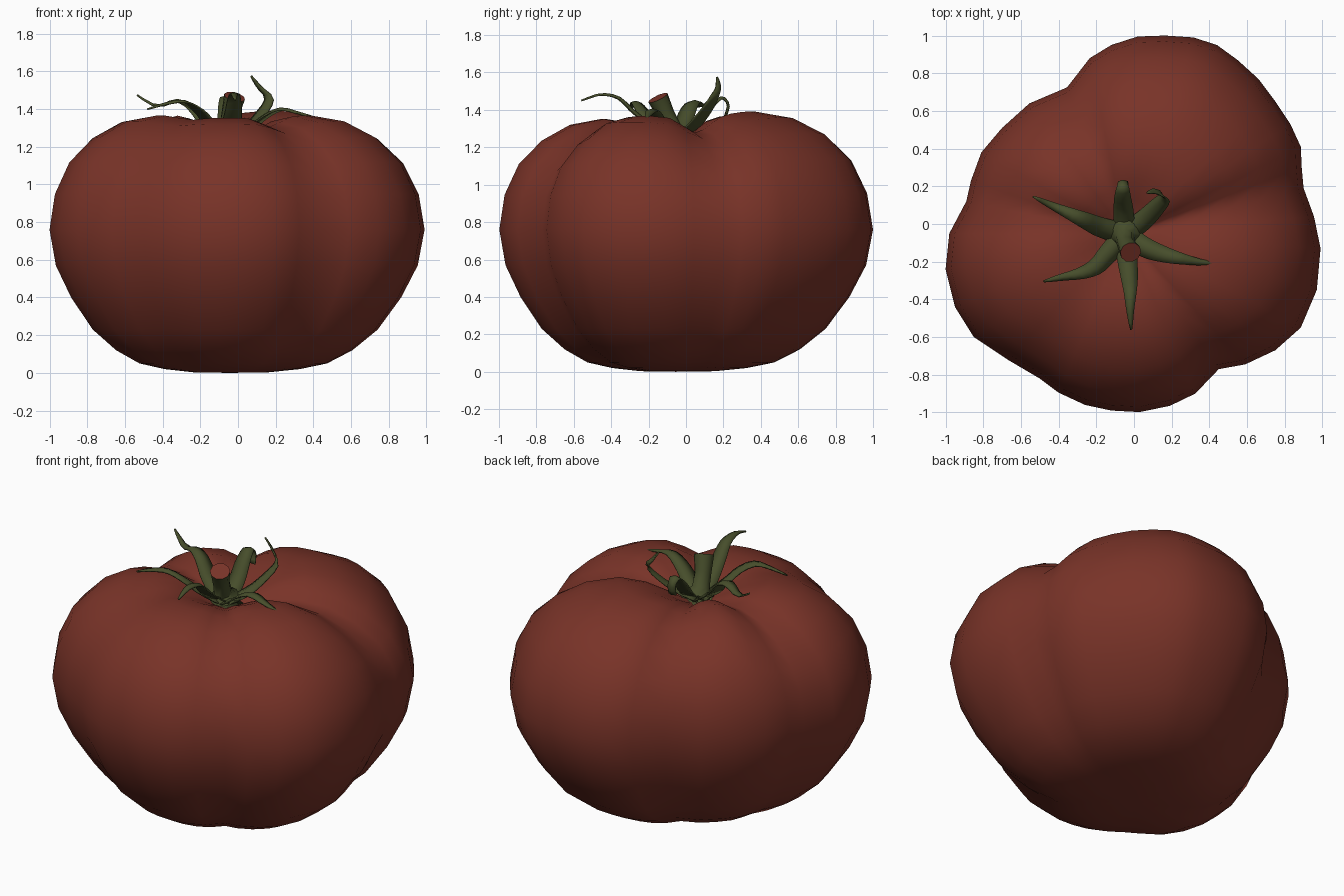
import bpy, bmesh, math
from mathutils import Vector

if "Cube" in bpy.data.objects:
    bpy.data.objects.remove(bpy.data.objects["Cube"])


def material(name, rgb):
    m = bpy.data.materials.new(name)
    m.diffuse_color = (*rgb, 1)
    m.use_nodes = True
    m.node_tree.nodes["Principled BSDF"].inputs["Base Color"].default_value = m.diffuse_color
    return m


RED = material("tomato red", (0.19, 0.033, 0.021))
GREEN = material("leaf green", (0.062, 0.075, 0.024))


def finish(name, bm, mats):
    bmesh.ops.recalc_face_normals(bm, faces=bm.faces)
    me = bpy.data.meshes.new(name)
    for f in bm.faces:
        f.smooth = True
    bm.to_mesh(me)
    bm.free()
    for m in mats:
        me.materials.append(m)
    ob = bpy.data.objects.new(name, me)
    bpy.context.collection.objects.link(ob)
    return ob


def bridge(bm, a, b, closed=True):
    n = len(a)
    for i in range(n if closed else n - 1):
        j = (i + 1) % n
        bm.faces.new((a[i], a[j], b[j], b[i]))


# Fruit: lobed outline seen from above, scaled up a profile around the stem axis
OUTLINE = [(.165, 1), (.315, .99), (.44, .95), (.55, .87), (.66, .77), (.75, .65), (.83, .53),
           (.885, .41), (.89, .30), (.90, .19), (.955, .04), (.99, -.13), (.97, -.35), (.885, -.55),
           (.75, -.67), (.59, -.745), (.45, -.77), (.325, -.9), (.19, -.965), (.03, -.998),
           (-.12, -.99), (-.26, -.96), (-.4, -.895), (-.5, -.82), (-.67, -.72), (-.85, -.6),
           (-.95, -.44), (-1, -.24), (-.98, -.05), (-.89, .12), (-.865, .23), (-.81, .38),
           (-.7, .51), (-.555, .64), (-.355, .725), (-.235, .88), (-.12, .95), (.02, .995)]
PROFILE = [(.2, .003), (.36, .02), (.5, .05), (.63, .12), (.76, .23), (.88, .4), (.965, .57),
           (1, .76), (.97, .95), (.89, 1.12), (.76, 1.25), (.6, 1.335), (.42, 1.367),
           (.28, 1.34), (.17, 1.29), (.08, 1.24)]
# Grooves and swells on the shoulders: angle, height change, spread (degrees)
LOBES = [(15, -.09, 13), (-56, -.06, 12), (-124, -.02, 14), (167, -.08, 14), (112, -.07, 12),
         (60, .025, 25), (-90, -.015, 30)]
AXIS = Vector((-.045, -.055, 0))


def shoulder(angle, s, z):
    t = max(0, min(1, (z - .8) / .5))
    t = t * t * (3 - 2 * t) * min(1, s / .35)
    total = 0
    for a, h, w in LOBES:
        d = (angle - a + 180) % 360 - 180
        total += h * math.exp(-(d / w) ** 2)
    return total * t


bm = bmesh.new()
rings = []
for s, z in PROFILE:
    ring = []
    for x, y in OUTLINE:
        d = Vector((x, y, 0)) - AXIS
        ang = math.degrees(math.atan2(d.y, d.x))
        p = AXIS + d * s
        p.z = z + shoulder(ang, s, z)
        ring.append(bm.verts.new(p))
    rings.append(ring)
for a, b in zip(rings, rings[1:]):
    bridge(bm, a, b)
for ring, z in ((rings[0], 0), (rings[-1], 1.22)):
    pole = bm.verts.new(AXIS + Vector((0, 0, z)))
    for i in range(len(ring)):
        bm.faces.new((ring[i], ring[(i + 1) % len(ring)], pole))
finish("tomato_fruit", bm, [RED])

# Stem: tapered tube leaning forward, with a red cut end
STEM = [((-.05, -.055, 1.235), .11), ((-.05, -.06, 1.265), .085), ((-.05, -.075, 1.30), .052),
        ((-.04, -.11, 1.38), .048), ((-.018, -.15, 1.465), .057)]
bm = bmesh.new()
rings = []
pts = [Vector(p) for p, r in STEM]
for i, (p, r) in enumerate(STEM):
    tan = pts[min(i + 1, len(pts) - 1)] - pts[max(i - 1, 0)]
    if i == 0:
        tan = Vector((0, 0, 1))
    q = tan.to_track_quat('Z', 'Y')
    rings.append([bm.verts.new(pts[i] + q @ Vector((r * math.cos(k * math.tau / 10),
                                                    r * math.sin(k * math.tau / 10), 0)))
                  for k in range(10)])
for a, b in zip(rings, rings[1:]):
    bridge(bm, a, b)
cap = bm.faces.new(rings[-1])
cap.material_index = 1
stem = finish("stem", bm, [GREEN, RED])
bpy.context.view_layer.objects.active = stem
stem.select_set(True)
bpy.ops.object.shade_smooth_by_angle(angle=math.radians(45))

# Sepals: curling tapered strips with a folded middle
SEPALS = {
    "left_back": [(-.06, -.05, 1.255), (-.17, -.02, 1.33), (-.25, .015, 1.42), (-.33, .05, 1.45),
                  (-.43, .095, 1.42), (-.535, .145, 1.475)],
    "left_front": [(-.06, -.07, 1.255), (-.14, -.16, 1.33), (-.2, -.225, 1.40), (-.29, -.265, 1.445),
                   (-.39, -.285, 1.43), (-.48, -.305, 1.40)],
    "front": [(-.045, -.08, 1.255), (-.035, -.19, 1.33), (-.025, -.28, 1.40), (-.02, -.36, 1.47),
              (-.02, -.46, 1.485), (-.015, -.56, 1.45)],
    "right": [(-.03, -.07, 1.255), (.06, -.125, 1.31), (.14, -.155, 1.37), (.23, -.18, 1.405),
              (.33, -.2, 1.38), (.43, -.21, 1.35)],
    "right_back": [(-.04, -.05, 1.255), (.05, .02, 1.31), (.12, .09, 1.39), (.16, .14, 1.46),
                   (.11, .17, 1.515), (.07, .165, 1.575)],
    "back": [(-.05, -.04, 1.255), (-.055, .06, 1.33), (-.06, .13, 1.42), (-.06, .19, 1.47),
             (-.06, .23, 1.43), (-.055, .215, 1.365)],
}


def spline(p, t):
    i = min(int(t), len(p) - 2)
    u = t - i
    a, b, c, d = p[max(i - 1, 0)], p[i], p[i + 1], p[min(i + 2, len(p) - 1)]
    return .5 * (2 * b + (c - a) * u + (2 * a - 5 * b + 4 * c - d) * u * u
                 + (3 * b - a - 3 * c + d) * u ** 3)


for name, path in SEPALS.items():
    p = [Vector(v) for v in path]
    flat = p[3] - p[0]
    side = Vector((-flat.y, flat.x, 0)).normalized()
    bm = bmesh.new()
    rows = []
    steps = 12
    for k in range(steps + 1):
        t = k / steps
        c = spline(p, t * (len(p) - 1))
        tan = (spline(p, min(t + .03, 1) * 5) - spline(p, max(t - .03, 0) * 5)).normalized()
        nrm = tan.cross(side)
        w = .052 * (1 - t ** 1.6) + .004
        if name == "back":
            w = max(w, .025)
        rows.append([bm.verts.new(c + side * w * e - nrm * w * .3 * abs(e)) for e in (-1, 0, 1)])
    for a, b in zip(rows, rows[1:]):
        bridge(bm, a, b, False)
    ob = finish("sepal_" + name, bm, [GREEN])
    mod = ob.modifiers.new("thickness", 'SOLIDIFY')
    mod.thickness = .008
    mod.offset = 0
